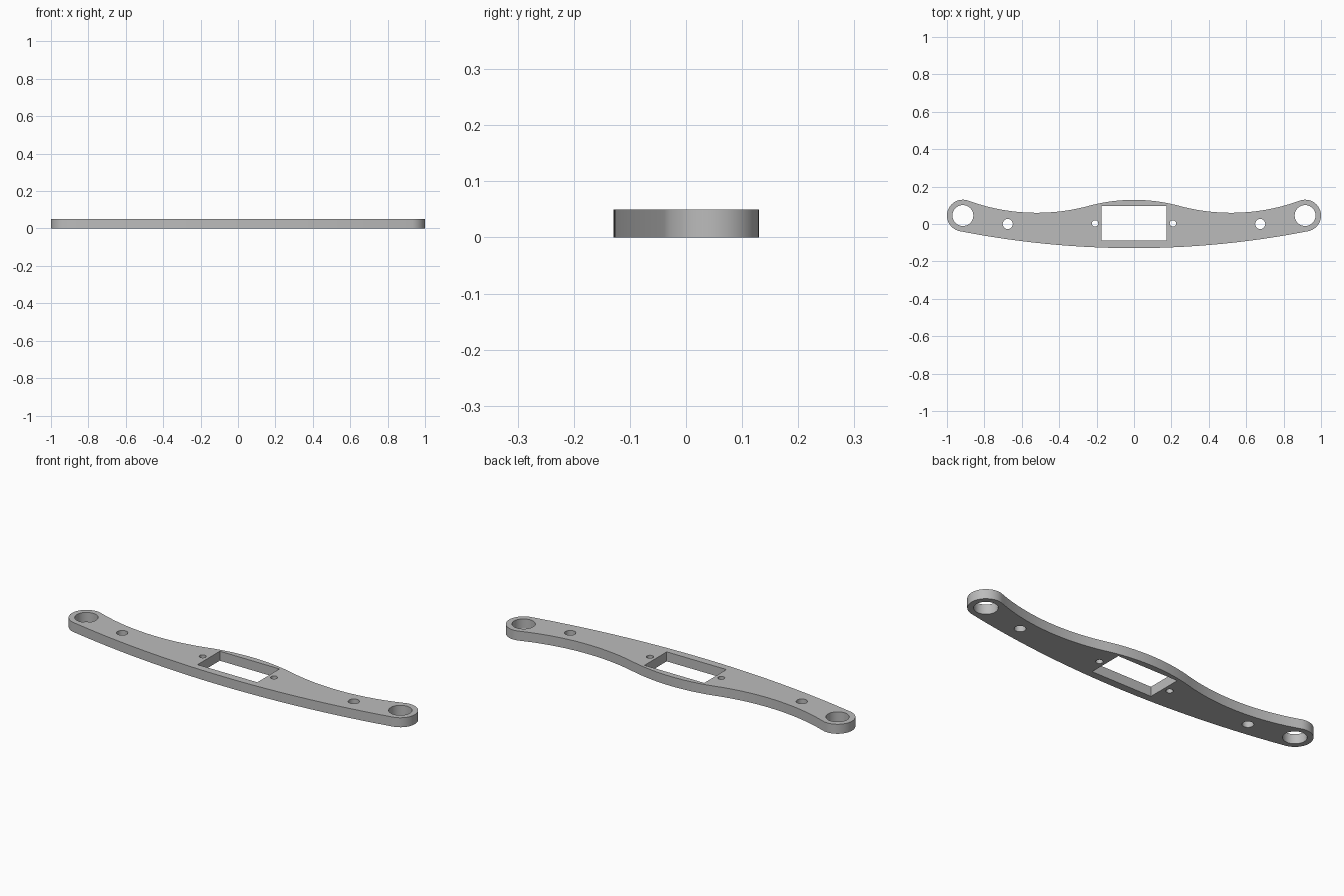
import bpy, bmesh
from math import sin, cos, atan2, pi
from mathutils import Vector

if "Cube" in bpy.data.objects:
    bpy.data.objects.remove(bpy.data.objects["Cube"])

THICK = 0.05


def arc(center, radius, a0, a1, steps):
    return [Vector((center[0] + radius * cos(a0 + (a1 - a0) * i / steps),
                    center[1] + radius * sin(a0 + (a1 - a0) * i / steps)))
            for i in range(steps + 1)]


def angle(a, b):
    return atan2(b[1] - a[1], b[0] - a[0])


# Tangent arcs of the outline: crown, valley, rounded end and bowed front edge
end, end_r = (0.915, 0.045), 0.085
valley, valley_r = (0.52, 1.124), 1.064
crown, crown_r = (0, -0.801), 0.93
bow, bow_r = (0, 4.70), 4.829

half = arc(crown, crown_r, pi / 2, angle(crown, valley), 12)
half += arc(valley, valley_r, angle(valley, crown), angle(valley, end), 28)[1:]
half += arc(end, end_r, angle(end, valley), angle(bow, end), 28)[1:]
half += arc(bow, bow_r, angle(bow, end), -pi / 2, 24)[1:]
outline = half + [Vector((-p.x, p.y)) for p in reversed(half[1:-1])]

# Openings: central rectangular window and mirrored round holes
loops = [outline, [Vector(p) for p in
                   ((-0.174, -0.088), (0.174, -0.088), (0.174, 0.097), (-0.174, 0.097))]]
for x, y, r, n in ((0.915, 0.045, 0.056, 40), (0.675, 0, 0.027, 32), (0.208, 0.003, 0.017, 24)):
    for side in (-1, 1):
        loops.append(arc((side * x, y), r, 0, 2 * pi, n)[:-1])

# Filled flat profile extruded to the plate thickness
curve = bpy.data.curves.new("plate_profile", "CURVE")
curve.dimensions = "2D"
curve.fill_mode = "BOTH"
curve.extrude = THICK / 2
for loop in loops:
    spline = curve.splines.new("POLY")
    spline.points.add(len(loop) - 1)
    for point, p in zip(spline.points, loop):
        point.co = (p.x, p.y, THICK / 2, 1)
    spline.use_cyclic_u = True
profile = bpy.data.objects.new("plate_profile", curve)
bpy.context.collection.objects.link(profile)
bpy.context.view_layer.update()
mesh = bpy.data.meshes.new_from_object(profile.evaluated_get(bpy.context.evaluated_depsgraph_get()))
bpy.data.objects.remove(profile)

# Weld caps to walls and rest the plate on the ground
bm = bmesh.new()
bm.from_mesh(mesh)
bmesh.ops.remove_doubles(bm, verts=bm.verts, dist=0.0001)
bmesh.ops.recalc_face_normals(bm, faces=bm.faces)
low = min(v.co.z for v in bm.verts)
bmesh.ops.translate(bm, verts=bm.verts, vec=(0, 0, -low))
bm.to_mesh(mesh)
bm.free()

# Single grey finish
grey = bpy.data.materials.new("plain_grey")
grey.use_nodes = True
grey.diffuse_color = (0.5, 0.5, 0.5, 1)
grey.node_tree.nodes["Principled BSDF"].inputs["Base Color"].default_value = (0.5, 0.5, 0.5, 1)
mesh.materials.clear()
mesh.materials.append(grey)

plate = bpy.data.objects.new("mounting_bar", mesh)
bpy.context.collection.objects.link(plate)
bpy.context.view_layer.objects.active = plate
plate.select_set(True)
bpy.ops.object.shade_smooth_by_angle(angle=pi / 6)
